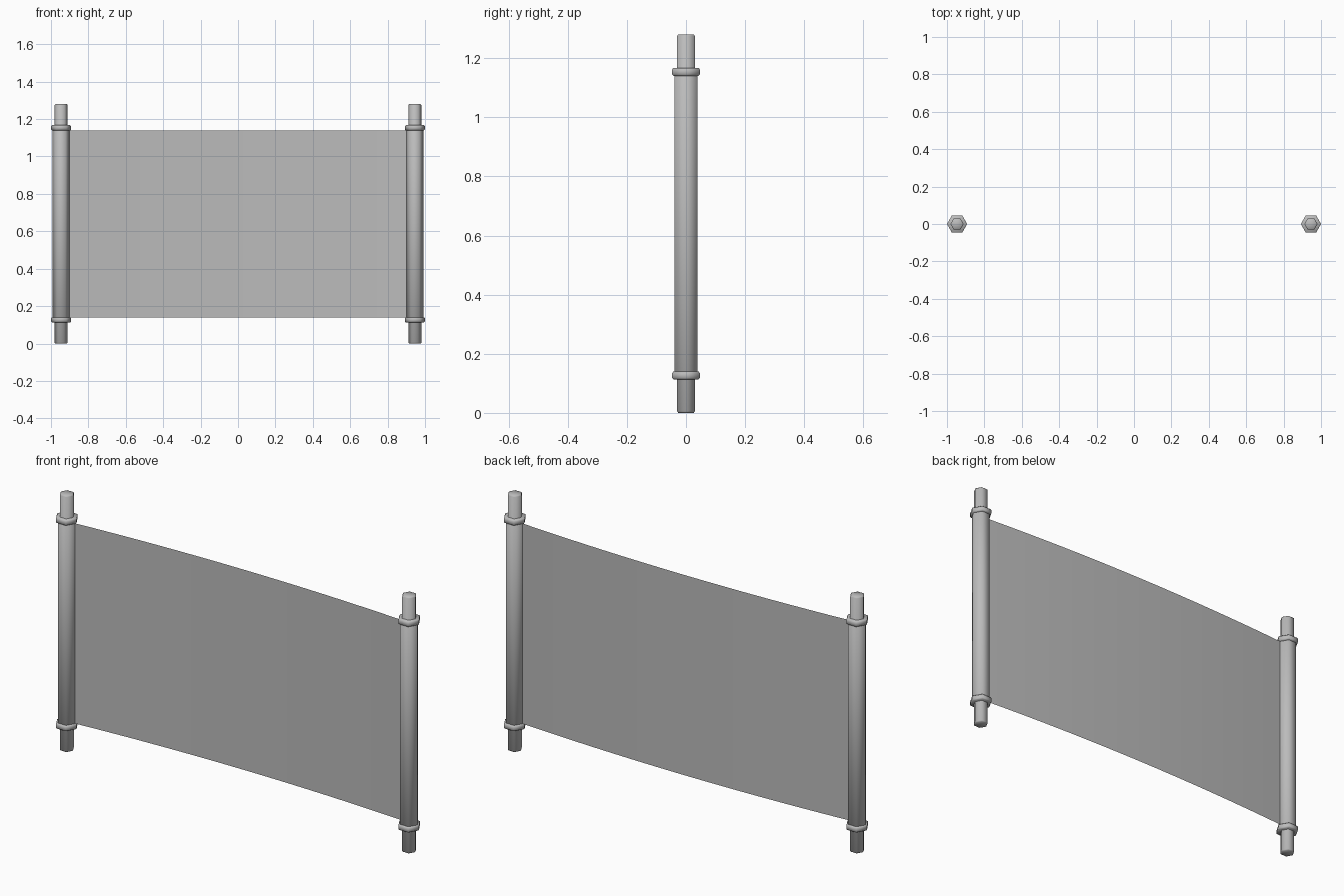
import bpy, bmesh, math
from mathutils import Vector

default = bpy.data.objects.get("Cube")
if default:
    bpy.data.objects.remove(default)

HEIGHT = 1.28
POLE_X = 0.946
SIDES = 6

grey = bpy.data.materials.new("plain grey")
grey.use_nodes = True
colour = (0.5, 0.5, 0.5, 1)
grey.diffuse_color = colour
grey.node_tree.nodes["Principled BSDF"].inputs["Base Color"].default_value = colour


def finish(bm, name, angle):
    mesh = bpy.data.meshes.new(name)
    bm.to_mesh(mesh)
    bm.free()
    mesh.materials.append(grey)
    obj = bpy.data.objects.new(name, mesh)
    bpy.context.collection.objects.link(obj)
    bpy.ops.object.select_all(action='DESELECT')
    obj.select_set(True)
    bpy.context.view_layer.objects.active = obj
    bpy.ops.object.shade_smooth_by_angle(angle=math.radians(angle))
    return obj


def hex_post(name, profile, x):
    """Six-sided turned solid from (radius, height) points, capped at both ends."""
    bm = bmesh.new()
    rings = []
    for r, z in profile:
        angles = [math.tau * i / SIDES for i in range(SIDES)]
        rings.append([bm.verts.new((x + r * math.cos(a), r * math.sin(a), z)) for a in angles])
    for low, high in zip(rings, rings[1:]):
        for i in range(SIDES):
            j = (i + 1) % SIDES
            bm.faces.new((low[i], low[j], high[j], high[i]))
    bm.faces.new(rings[0][::-1])
    bm.faces.new(rings[-1])
    bmesh.ops.recalc_face_normals(bm, faces=bm.faces)
    return finish(bm, name, 65)


def rod(r, low, high, bevel):
    """Profile of a straight bar with bevelled ends."""
    return [(r - bevel, low), (r, low + bevel), (r, high - bevel), (r - bevel, high)]


# Poles: thin core with handle ends, thicker roller, and a collar at each end
for side, x in (("left", POLE_X), ("right", -POLE_X)):
    hex_post(side + "_handle_core", rod(0.035, 0, HEIGHT, 0.005), x)
    hex_post(side + "_roller", rod(0.045, 0.125, HEIGHT - 0.125, 0.001), x)
    for level, z in (("lower", 0.1265), ("upper", HEIGHT - 0.1265)):
        hex_post(f"{side}_{level}_collar", rod(0.054, z - 0.0135, z + 0.0135, 0.005), x)

# Sheet: thin panel bowed gently backward between the rollers
bm = bmesh.new()
columns = []
STEPS = 16
for i in range(STEPS + 1):
    t = 2 * i / STEPS - 1
    y = 0.033 * (1 - t * t)
    columns.append([bm.verts.new((t * 0.92, y, z)) for z in (0.14, HEIGHT - 0.14)])
for a, b in zip(columns, columns[1:]):
    bm.faces.new((a[0], b[0], b[1], a[1]))
finish(bm, "hanging_sheet", 40)
